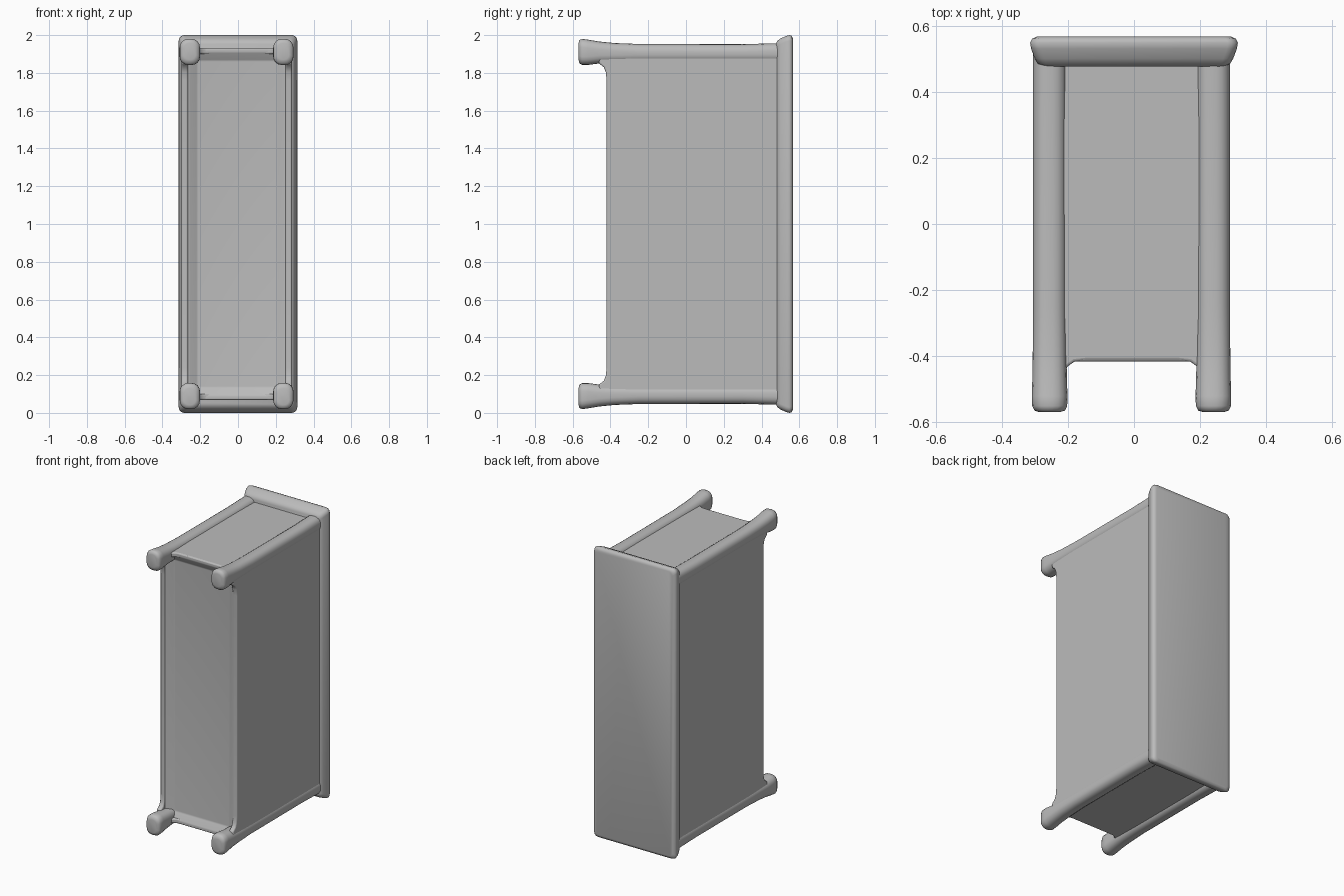
import bpy, bmesh, math

if "Cube" in bpy.data.objects:
    bpy.data.objects.remove(bpy.data.objects["Cube"], do_unlink=True)

grey = bpy.data.materials.new("plain grey")
grey.use_nodes = True
GREY = (0.5, 0.5, 0.5, 1)
grey.diffuse_color = GREY
bsdf = grey.node_tree.nodes["Principled BSDF"]
bsdf.inputs["Base Color"].default_value = GREY
bsdf.inputs["Roughness"].default_value = 0.8


def finish(name, bm, bevel=0, angle=40):
    """Turn a bmesh into a smooth shaded object with an optional bevel."""
    bmesh.ops.recalc_face_normals(bm, faces=bm.faces)
    me = bpy.data.meshes.new(name)
    bm.to_mesh(me)
    bm.free()
    me.materials.append(grey)
    ob = bpy.data.objects.new(name, me)
    bpy.context.collection.objects.link(ob)
    if bevel:
        mod = ob.modifiers.new("soft edges", 'BEVEL')
        mod.width, mod.segments, mod.limit_method = bevel, 3, 'ANGLE'
    bpy.ops.object.select_all(action='DESELECT')
    ob.select_set(True)
    bpy.context.view_layer.objects.active = ob
    bpy.ops.object.shade_smooth_by_angle(angle=math.radians(angle))
    return ob


def loft(name, rings, steps=4, angle=40):
    """Skin rounded rectangles (y, centre x, centre z, half x, half z, radius)."""
    bm = bmesh.new()
    loops = []
    for y, cx, cz, hx, hz, r in rings:
        loop = []
        for q, (sx, sz) in enumerate([(1, 1), (-1, 1), (-1, -1), (1, -1)]):
            for i in range(steps + 1):
                a = math.pi / 2 * (q + i / steps)
                loop.append(bm.verts.new((cx + sx * (hx - r) + r * math.cos(a), y,
                                          cz + sz * (hz - r) + r * math.sin(a))))
        loops.append(loop)
    n = len(loops[0])
    for a, b in zip(loops, loops[1:]):
        for i in range(n):
            j = (i + 1) % n
            bm.faces.new((a[i], a[j], b[j], b[i]))
    bm.faces.new(loops[0])
    bm.faces.new(loops[-1])
    return finish(name, bm, angle=angle)


def slab(name, outline, to3d, lo, hi, bevel):
    """Extrude a 2D outline between two depths."""
    bm = bmesh.new()
    a = [bm.verts.new(to3d(u, v, lo)) for u, v in outline]
    b = [bm.verts.new(to3d(u, v, hi)) for u, v in outline]
    for i in range(len(a)):
        j = (i + 1) % len(a)
        bm.faces.new((a[i], a[j], b[j], b[i]))
    bm.faces.new(a)
    bm.faces.new(b)
    return finish(name, bm, bevel)


# Carcass with a shallow sunken underside that slopes inwards
bm = bmesh.new()
bmesh.ops.create_cube(bm, size=1)
for v in bm.verts:
    v.co = (v.co.x * 0.55 - 0.005, v.co.y * 0.91 + 0.04, 1 + v.co.z * 1.86)
under = [f for f in bm.faces if f.calc_center_median().y < -0.3]
bmesh.ops.inset_region(bm, faces=under, thickness=0.02, use_even_offset=True)
bmesh.ops.inset_region(bm, faces=under, thickness=0.045, depth=-0.03, use_even_offset=True)
finish("carcass", bm, 0.006)

# Long side panels, with the front edge curving out into the feet
half = [(-0.42, 0.76), (-0.425, 0.805), (-0.435, 0.83), (-0.46, 0.85), (-0.46, 0.93), (0.5, 0.93)]
outline = [(y, 1 + z) for y, z in half] + [(y, 1 - z) for y, z in reversed(half)]
for name, x0, x1 in (("right_side_panel", -0.299, -0.265), ("left_side_panel", 0.252, 0.285)):
    slab(name, outline, lambda u, v, d: (d, u, v), x0, x1, 0.008)

# End panels, set slightly back between the legs
half = [(0.14, -0.412), (0.175, -0.416), (0.195, -0.43), (0.215, -0.46), (0.25, -0.46), (0.25, 0.5)]
outline = [(x - 0.005, y) for x, y in half] + [(-x - 0.005, y) for x, y in reversed(half)]
for name, z0, z1 in (("lower_end_panel", 0.068, 0.10), ("upper_end_panel", 1.90, 1.932)):
    slab(name, outline, lambda u, v, d: (u, v, d), z0, z1, 0.008)

# Four rounded legs that run the full depth and flare at the feet
PROFILE = [  # y, inner height, outer height, half width, corner radius
    (0.52, 0.855, 0.958, 0.050, 0.040),
    (0.30, 0.855, 0.952, 0.050, 0.040),
    (-0.25, 0.855, 0.953, 0.050, 0.040),
    (-0.38, 0.853, 0.958, 0.051, 0.040),
    (-0.46, 0.850, 0.966, 0.052, 0.042),
    (-0.52, 0.842, 0.976, 0.054, 0.044),
    (-0.55, 0.842, 0.980, 0.053, 0.044),
    (-0.564, 0.850, 0.974, 0.046, 0.040),
    (-0.569, 0.870, 0.958, 0.030, 0.026),
]
for side, cx in (("right", -0.255), ("left", 0.240)):
    for end, s in (("upper", 1), ("lower", -1)):
        loft(f"{end}_{side}_leg",
             [(y, cx, 1 + s * (a + b) / 2, w, (b - a) / 2, r) for y, a, b, w, r in PROFILE],
             angle=50)

# Overhanging top board with a rounded rim
loft("top_board", [(y, 0, 1, hx, hz, r) for y, hx, hz, r in [
    (0.476, 0.270, 0.955, 0.02),
    (0.484, 0.290, 0.970, 0.025),
    (0.500, 0.300, 0.982, 0.03),
    (0.530, 0.311, 0.995, 0.03),
    (0.548, 0.314, 1.000, 0.03),
    (0.560, 0.308, 0.996, 0.03),
    (0.567, 0.292, 0.980, 0.025)]], angle=50)
